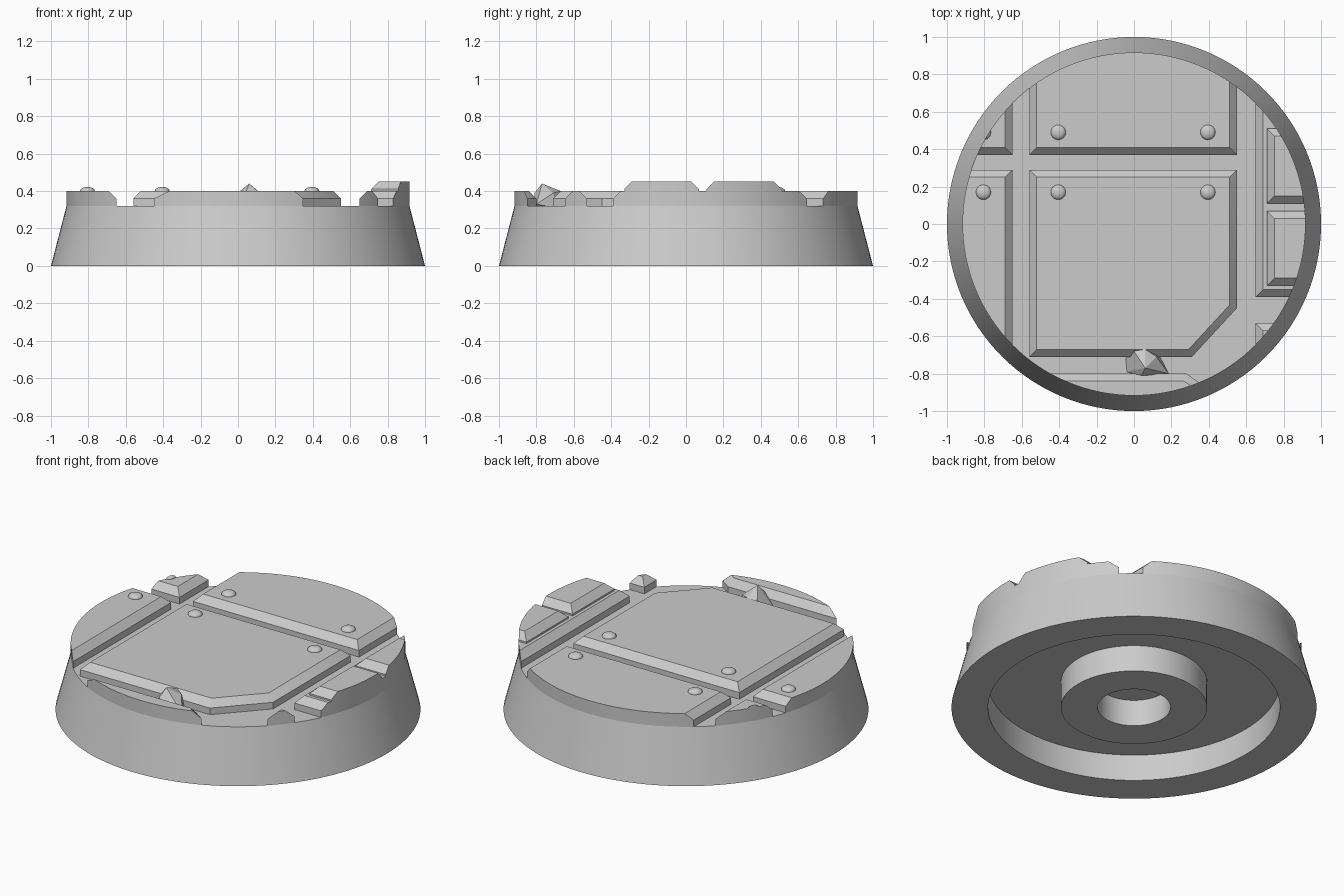
import bpy, bmesh, math

if "Cube" in bpy.data.objects:
    bpy.data.objects.remove(bpy.data.objects["Cube"], do_unlink=True)

SEG = 128
RIM = 0.917
DECK, TOP = 0.32, 0.40
CHAMFER = 0.04
FAR = 1.2

stone = bpy.data.materials.new("stone grey")
stone.use_nodes = True
grey = (0.6, 0.6, 0.6, 1)
stone.diffuse_color = grey
stone.node_tree.nodes["Principled BSDF"].inputs["Base Color"].default_value = grey


def activate(ob):
    bpy.ops.object.select_all(action='DESELECT')
    ob.select_set(True)
    bpy.context.view_layer.objects.active = ob


def smooth(ob):
    activate(ob)
    bpy.ops.object.shade_smooth_by_angle(angle=math.radians(30))


def finish(name, bm):
    bmesh.ops.recalc_face_normals(bm, faces=bm.faces[:])
    mesh = bpy.data.meshes.new(name)
    bm.to_mesh(mesh)
    bm.free()
    mesh.materials.append(stone)
    ob = bpy.data.objects.new(name, mesh)
    bpy.context.collection.objects.link(ob)
    return ob


def lathe(name, profile, segments=SEG, centre=(0, 0)):
    """Spin a (radius, z) profile that starts and ends on the axis."""
    bm = bmesh.new()
    verts = [bm.verts.new((r, 0, z)) for r, z in profile]
    edges = [bm.edges.new(pair) for pair in zip(verts, verts[1:])]
    bmesh.ops.spin(bm, geom=verts + edges, cent=(0, 0, 0), axis=(0, 0, 1),
                   angle=math.tau, steps=segments, use_duplicate=False)
    bmesh.ops.remove_doubles(bm, verts=bm.verts[:], dist=1e-4)
    bmesh.ops.translate(bm, verts=bm.verts[:], vec=(*centre, 0))
    ob = finish(name, bm)
    smooth(ob)
    return ob


def clip(ob):
    """Trim a part to the round outline of the deck."""
    mod = ob.modifiers.new("trim", 'BOOLEAN')
    mod.operation = 'INTERSECT'
    mod.solver = 'EXACT'
    mod.object = cutter
    activate(ob)
    bpy.ops.object.modifier_apply(modifier=mod.name)
    smooth(ob)


def plate(name, outline, bottom=DECK - 0.02, top=TOP):
    """Upright slab with a chamfered upper edge, trimmed to the rim."""
    bm = bmesh.new()
    low, high = ([bm.verts.new((x, y, z)) for x, y in outline]
                 for z in (bottom, top - CHAMFER))
    bm.faces.new(low[::-1])
    lid = bm.faces.new(high)
    for i in range(len(low)):
        bm.faces.new((low[i - 1], low[i], high[i], high[i - 1]))
    bm.normal_update()
    bmesh.ops.inset_individual(bm, faces=[lid], thickness=CHAMFER,
                               use_even_offset=True)
    for v in lid.verts:
        v.co.z = top
    clip(finish(name, bm))


def box(x0, y0, x1, y1):
    return [(x0, y0), (x1, y0), (x1, y1), (x0, y1)]


# Tapered body with a ring-shaped hollow and a socket underneath
HOLLOW = 0.16
lathe("base_body", [(0, HOLLOW), (0.2, HOLLOW), (0.2, 0), (0.4, 0),
                    (0.4, HOLLOW), (0.8, HOLLOW), (0.8, 0), (1, 0),
                    (RIM, DECK), (0, DECK)])

# Helper cylinder for trimming
cutter = lathe("trim_helper", [(0, 0.2), (RIM, 0.2), (RIM, 0.7), (0, 0.7)])
cutter.hide_render = True

# Floor plates
plate("main_plate", [(-0.56, -0.71), (0.31, -0.71), (0.55, -0.45),
                     (0.55, 0.29), (-0.56, 0.29)])
plate("back_plate", box(-0.56, 0.37, 0.55, FAR))
plate("right_back_plate", box(-FAR, 0.37, -0.65, FAR))
plate("right_front_plate", box(-FAR, -FAR, -0.65, 0.29))
plate("left_plate", box(0.65, -0.39, FAR, FAR))
plate("left_corner_plate", box(0.65, -FAR, FAR, -0.53))
plate("front_plate", [(-FAR, -FAR), (0.85, -FAR), (0.28, -0.8), (-FAR, -0.8)])

# Raised blocks on the left plate
for name, y in (("front_block", -0.33), ("back_block", 0.11)):
    plate("left_" + name, box(0.71, y, FAR, y + 0.4), TOP - 0.01, TOP + 0.05)

# Domed rivets
dome = [(0, TOP - 0.01), (0.04, TOP - 0.01)]
dome += [(0.04 * math.cos(a), TOP + 0.022 * math.sin(a))
         for a in (math.pi / 2 * i / 6 for i in range(7))]
for x in (-0.805, -0.405, 0.395):
    for y in (0.17, 0.49):
        rivet = lathe("rivet", dome, 24, (x, y))
        if math.hypot(x, y) > RIM - 0.04:
            clip(rivet)

# Loose rock in the front groove
bm = bmesh.new()
for co in [(-0.05, -0.72, 0.31), (-0.045, -0.79, 0.31), (0.15, -0.81, 0.31),
           (0.185, -0.8, 0.33), (0.13, -0.69, 0.31), (0.0, -0.68, 0.39),
           (0.06, -0.67, 0.4), (0.06, -0.77, 0.44), (0.04, -0.81, 0.39),
           (0.12, -0.71, 0.39)]:
    bm.verts.new(co)
hull = bmesh.ops.convex_hull(bm, input=bm.verts[:])
bmesh.ops.delete(bm, geom=hull["geom_interior"], context='VERTS')
finish("rock", bm)

bpy.data.objects.remove(cutter, do_unlink=True)
